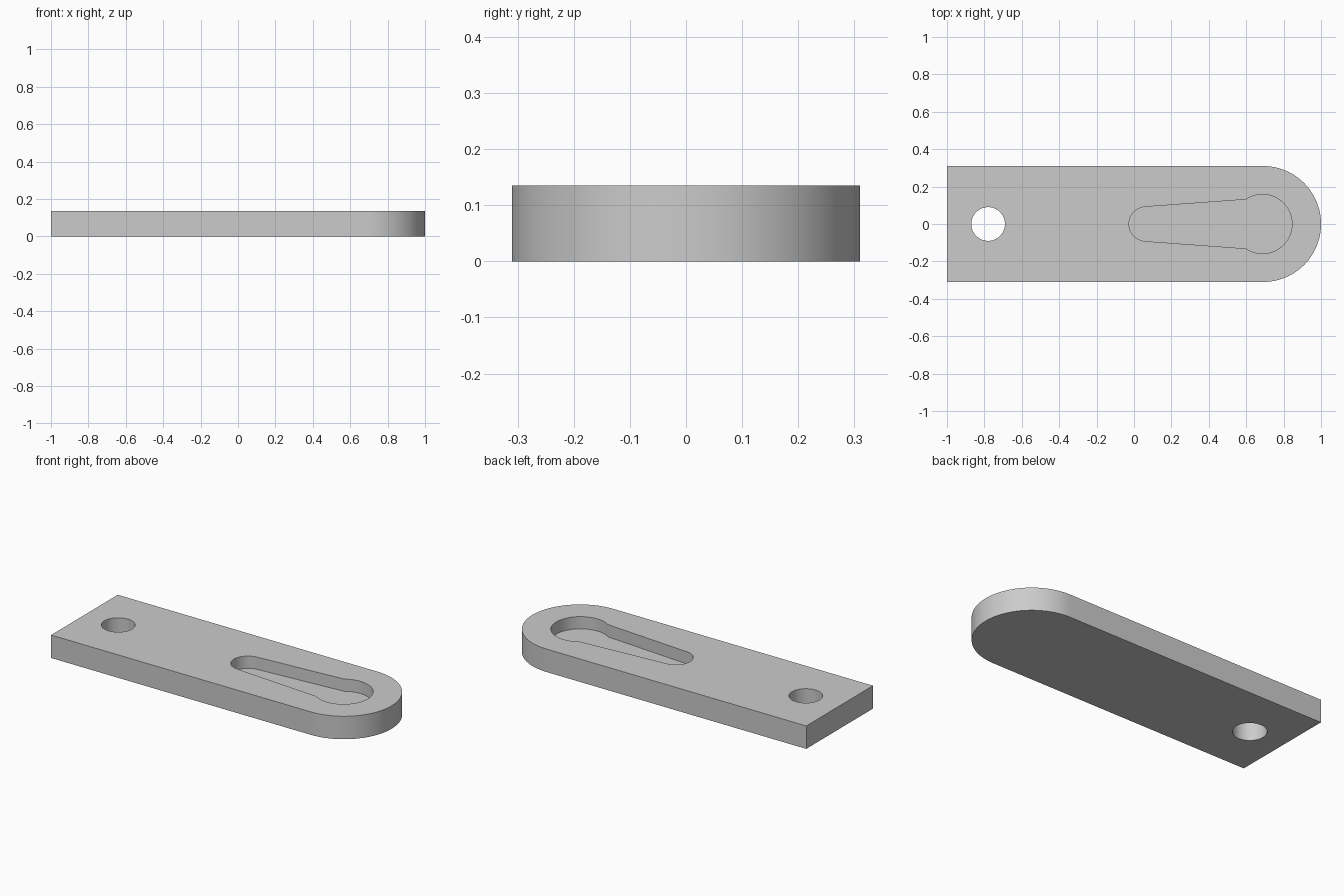
import bpy
import bmesh
from math import radians, cos, sin

cube = bpy.data.objects.get("Cube")
if cube:
    bpy.data.objects.remove(cube)

THICK = 0.135
FLOOR = 0.063

grey = bpy.data.materials.new("plain grey")
grey.use_nodes = True
colour = (0.6, 0.6, 0.6, 1)
grey.diffuse_color = colour
grey.node_tree.nodes["Principled BSDF"].inputs["Base Color"].default_value = colour


def arc(cx, r, start, end, n):
    """Points on an arc centred on the long axis, angles in degrees."""
    angles = [radians(start + (end - start) * i / n) for i in range(n + 1)]
    return [(cx + r * cos(a), r * sin(a)) for a in angles]


def prism(name, outline, z0, z1):
    """Extrude a flat outline straight up."""
    bm = bmesh.new()
    face = bm.faces.new([bm.verts.new((x, y, z0)) for x, y in outline])
    top = bmesh.ops.extrude_face_region(bm, geom=[face])["geom"]
    verts = [v for v in top if isinstance(v, bmesh.types.BMVert)]
    bmesh.ops.translate(bm, verts=verts, vec=(0, 0, z1 - z0))
    bmesh.ops.recalc_face_normals(bm, faces=bm.faces)
    mesh = bpy.data.meshes.new(name)
    bm.to_mesh(mesh)
    bm.free()
    mesh.materials.append(grey)
    obj = bpy.data.objects.new(name, mesh)
    bpy.context.collection.objects.link(obj)
    return obj


# Flat bar with one square and one rounded end
bar = prism("bar", [(-1, 0.31), (-1, -0.31)] + arc(0.69, 0.31, -90, 90, 64), 0, THICK)

# Round through hole, and blind keyhole pocket with a tapered neck
hole = prism("hole_cutter", arc(-0.78, 0.09, 0, 360, 64)[:-1], -0.1, 0.3)
keyhole = arc(0.065, 0.092, 94, 266, 32) + arc(0.687, 0.158, -124, 124, 48)
pocket = prism("pocket_cutter", keyhole, FLOOR, 0.3)

bpy.context.view_layer.objects.active = bar
bar.select_set(True)
for cutter in (hole, pocket):
    cut = bar.modifiers.new(cutter.name, "BOOLEAN")
    cut.operation = "DIFFERENCE"
    cut.solver = "EXACT"
    cut.object = cutter
    bpy.ops.object.modifier_apply(modifier=cut.name)
    bpy.data.objects.remove(cutter)

# Smooth round walls with crisp rims
bpy.ops.object.shade_smooth_by_angle(angle=radians(30))
